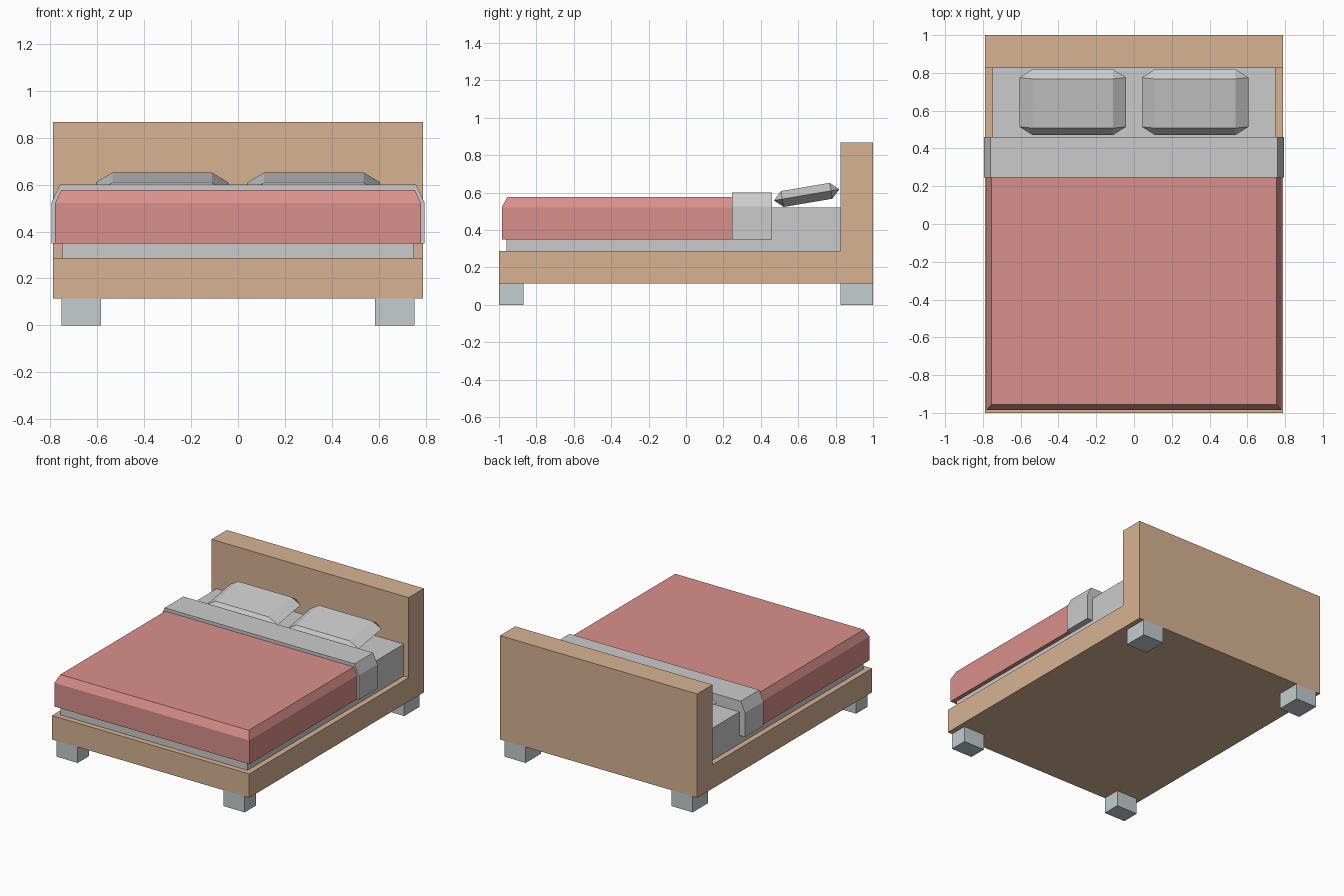
import bpy, bmesh, math
from itertools import product
from mathutils import Matrix

if "Cube" in bpy.data.objects:
    bpy.data.objects.remove(bpy.data.objects["Cube"])


def material(name, rgb):
    m = bpy.data.materials.new(name)
    m.diffuse_color = (*rgb, 1)
    m.use_nodes = True
    m.node_tree.nodes["Principled BSDF"].inputs["Base Color"].default_value = m.diffuse_color
    return m


wood = material("wood", (0.68, 0.45, 0.29))
red = material("red_fabric", (0.70, 0.28, 0.26))
metal = material("pale_metal", (0.55, 0.61, 0.62))


def finish(name, bm, mat=None):
    bmesh.ops.recalc_face_normals(bm, faces=bm.faces)
    me = bpy.data.meshes.new(name)
    bm.to_mesh(me)
    bm.free()
    ob = bpy.data.objects.new(name, me)
    bpy.context.collection.objects.link(ob)
    if mat:
        me.materials.append(mat)
    return ob


def hull(name, points, mat=None):
    """Convex solid around the points, with flat areas merged into single faces."""
    bm = bmesh.new()
    for p in points:
        bm.verts.new(p)
    bmesh.ops.convex_hull(bm, input=bm.verts)
    bmesh.ops.dissolve_limit(bm, angle_limit=math.radians(1), verts=bm.verts, edges=bm.edges)
    return finish(name, bm, mat)


def box(name, x, y, z, mat=None):
    return hull(name, product(x, y, z), mat)


# Frame and headboard: one L-shaped side profile swept across the width
bm = bmesh.new()
profile = [(-1, 0.115), (1, 0.115), (1, 0.867), (0.825, 0.867), (0.825, 0.288), (-1, 0.288)]
side = bm.faces.new([bm.verts.new((-0.79, y, z)) for y, z in profile])
swept = bmesh.ops.extrude_face_region(bm, geom=[side], use_keep_orig=True)
bmesh.ops.translate(bm, vec=(1.58, 0, 0),
                    verts=[v for v in swept["geom"] if isinstance(v, bmesh.types.BMVert)])
finish("bed_frame", bm, wood)

# Legs
for sx, s in ((-1, "left"), (1, "right")):
    for y, e in (((-1, -0.87), "front"), ((0.825, 1), "back")):
        box(f"{e}_{s}_leg", (sx * 0.584, sx * 0.754), y, (0, 0.115), metal)

# Mattress
box("mattress", (-0.75, 0.75), (-0.96, 0.825), (0.288, 0.52))

# Blanket, chamfered along its sides and foot end
hull("blanket",
     [*product((-0.78, 0.78), (-0.985, 0.25), (0.35, 0.522)),
      *product((-0.755, 0.755), (-0.955, 0.25), (0.577,))], red)

# Folded sheet band, chamfered along its sides
hull("folded_sheet",
     [*product((-0.795, 0.795), (0.247, 0.46), (0.35, 0.525)),
      *product((-0.76, 0.76), (0.247, 0.46), (0.60,))])

# Pillows: flat top and bottom, pointed rim with cut corners, leaning on the headboard
for sx, s in ((-1, "left"), (1, "right")):
    pillow = hull(f"{s}_pillow",
                  [*product((-0.2125, 0.2125), (-0.132, 0.132), (-0.043, 0.043)),
                   *product((-0.2825, 0.2825), (-0.132, 0.132), (0,)),
                   *product((-0.2125, 0.2125), (-0.177, 0.177), (0,))])
    pillow.data.transform(Matrix.Translation((sx * 0.324, 0.645, 0.588))
                          @ Matrix.Rotation(math.radians(9.6), 4, 'X'))
